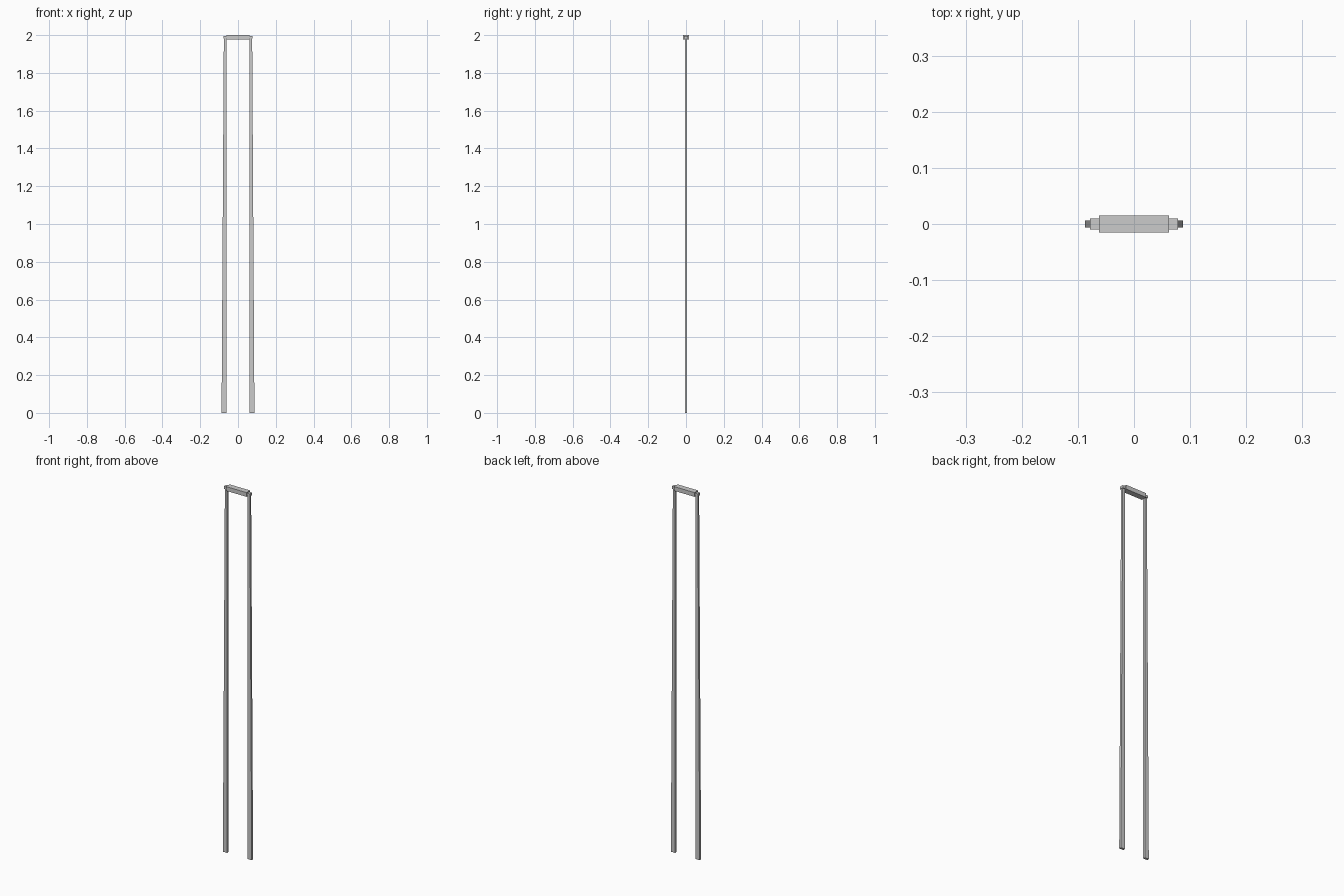
import bpy, bmesh

if "Cube" in bpy.data.objects:
    bpy.data.objects.remove(bpy.data.objects["Cube"])


def loft(name, sections):
    """Closed solid through rectangles given as (z, x0, x1, half_y)."""
    bm = bmesh.new()
    rings = [[bm.verts.new(p) for p in
              ((x0, -y, z), (x1, -y, z), (x1, y, z), (x0, y, z))]
             for z, x0, x1, y in sections]
    for a, b in zip(rings, rings[1:]):
        for i in range(4):
            j = (i + 1) % 4
            bm.faces.new((a[i], a[j], b[j], b[i]))
    bm.faces.new(rings[0][::-1])
    bm.faces.new(rings[-1])
    bmesh.ops.recalc_face_normals(bm, faces=bm.faces)
    mesh = bpy.data.meshes.new(name)
    bm.to_mesh(mesh)
    bm.free()
    obj = bpy.data.objects.new(name, mesh)
    bpy.context.collection.objects.link(obj)
    return obj


def mirrored(obj):
    obj.modifiers.new("mirror", 'MIRROR')
    return obj


# Two long tapering prongs, wider at the foot
mirrored(loft("prong", [(0, 0.062, 0.087, 0.006), (1.985, 0.062, 0.075, 0.006)]))

# Narrow end caps joining the prongs to the bar
mirrored(loft("end_cap", [(1.981, 0.062, 0.078, 0.01), (1.995, 0.062, 0.078, 0.01)]))

# Thick cross bar on top
loft("cross_bar", [(1.977, -0.062, 0.062, 0.0155), (2.0, -0.062, 0.062, 0.0155)])
